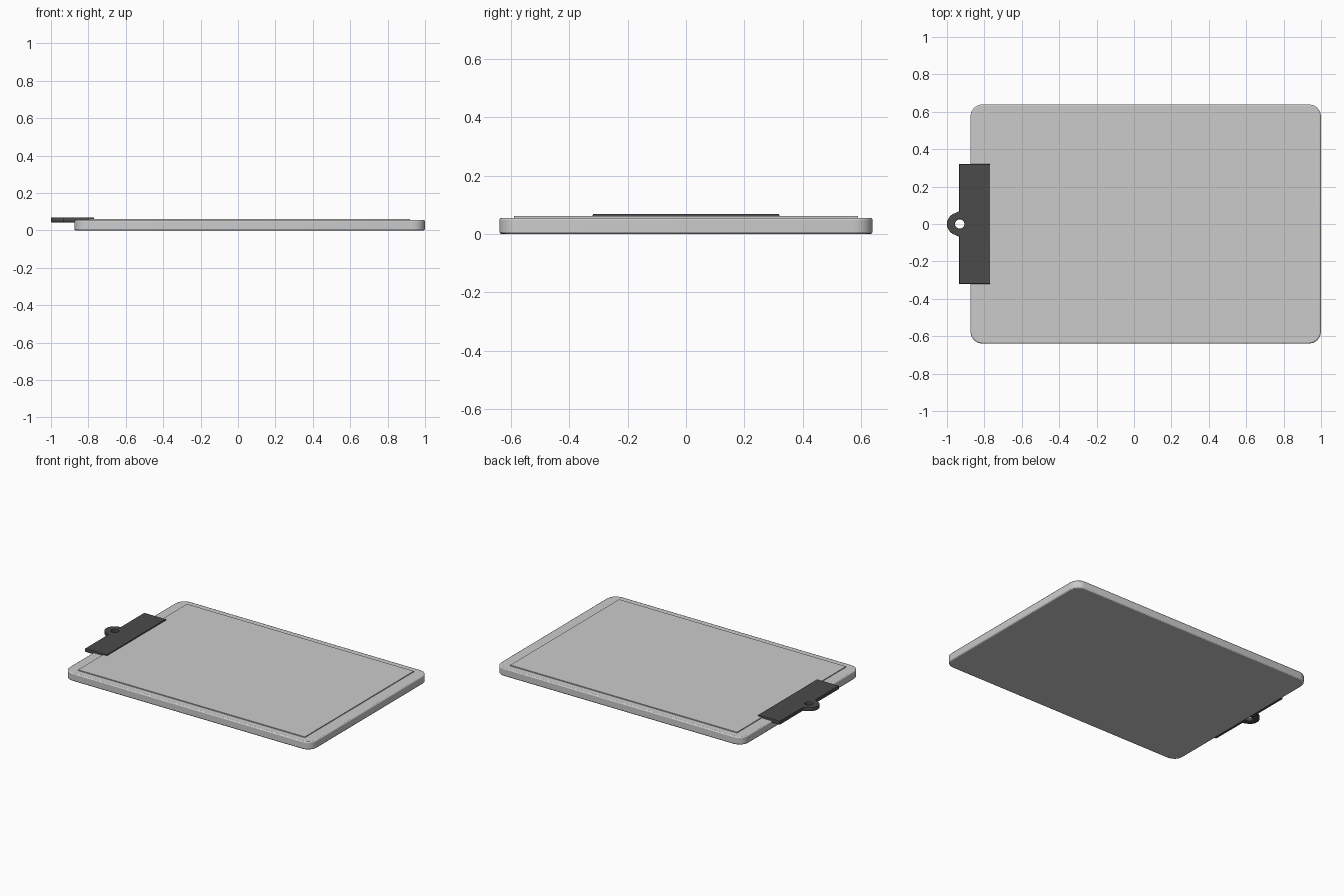
import bpy, bmesh
from math import sin, cos, pi, radians

if "Cube" in bpy.data.objects:
    bpy.data.objects.remove(bpy.data.objects["Cube"])


def finish(obj, bevel):
    if bevel:
        m = obj.modifiers.new("edge_bevel", 'BEVEL')
        m.width, m.segments = bevel, 2
        m.limit_method, m.angle_limit = 'ANGLE', radians(50)
    for o in bpy.context.selected_objects:
        o.select_set(False)
    obj.select_set(True)
    bpy.context.view_layer.objects.active = obj
    bpy.ops.object.shade_smooth_by_angle(angle=radians(35))


def slab(name, outline, z0, z1, bevel=0):
    """Closed slab extruded upwards from a 2D outline."""
    bm = bmesh.new()
    face = bm.faces.new([bm.verts.new((x, y, z0)) for x, y in outline])
    ext = bmesh.ops.extrude_face_region(bm, geom=[face])
    top = [v for v in ext["geom"] if isinstance(v, bmesh.types.BMVert)]
    bmesh.ops.translate(bm, verts=top, vec=(0, 0, z1 - z0))
    bmesh.ops.recalc_face_normals(bm, faces=bm.faces)
    mesh = bpy.data.meshes.new(name)
    bm.to_mesh(mesh)
    bm.free()
    obj = bpy.data.objects.new(name, mesh)
    bpy.context.collection.objects.link(obj)
    finish(obj, bevel)
    return obj


def arc(cx, cy, r, a0, a1, n):
    return [(cx + r * cos(radians(a0 + (a1 - a0) * i / n)),
             cy + r * sin(radians(a0 + (a1 - a0) * i / n))) for i in range(n + 1)]


def rounded_rect(x0, x1, y, r, n):
    pts = []
    for cx, cy, a in ((x1 - r, y - r, 0), (x0 + r, y - r, 90),
                      (x0 + r, r - y, 180), (x1 - r, r - y, 270)):
        pts += arc(cx, cy, r, a, a + 90, n)
    return pts


# Backing board with rounded corners
slab("board", rounded_rect(-0.875, 1.0, 0.64, 0.065, 4), 0, 0.055, 0.007)

# Paper sheet lying on the board
slab("paper", [(-0.80, -0.59), (0.92, -0.59), (0.92, 0.59), (-0.80, 0.59)], 0.05, 0.061)

# Clip plate with a hanging tab, flared into the plate's outer edge
tab = arc(-0.94, 0, 0.06, 110, 250, 14)
flare = [(-0.935, 0.068), (-0.947, 0.062)]
outline = ([(-0.77, -0.32), (-0.77, 0.32), (-0.935, 0.32)] + flare + tab
           + [(x, -y) for x, y in reversed(flare)] + [(-0.935, -0.32)])
hole = arc(-0.932, 0, 0.025, 0, 345, 23)

# A filled flat curve cuts the hole through the plate cleanly
curve = bpy.data.curves.new("clip", 'CURVE')
curve.dimensions, curve.fill_mode = '2D', 'BOTH'
curve.extrude, curve.bevel_depth, curve.bevel_resolution = 0.009, 0.004, 1
curve.offset = -0.004
for pts in (outline, hole):
    s = curve.splines.new('POLY')
    s.points.add(len(pts) - 1)
    for p, (x, y) in zip(s.points, pts):
        p.co = (x, y, 0, 1)
    s.use_cyclic_u = True
clip = bpy.data.objects.new("clip", curve)
bpy.context.collection.objects.link(clip)
clip.location.z = 0.056
for o in bpy.context.selected_objects:
    o.select_set(False)
clip.select_set(True)
bpy.context.view_layer.objects.active = clip
bpy.ops.object.convert(target='MESH')
clip = bpy.context.object
finish(clip, 0)

dark = bpy.data.materials.new("dark_metal")
dark.diffuse_color = (0.07, 0.07, 0.07, 1)
dark.use_nodes = True
dark.node_tree.nodes["Principled BSDF"].inputs["Base Color"].default_value = dark.diffuse_color
clip.data.materials.clear()
clip.data.materials.append(dark)
